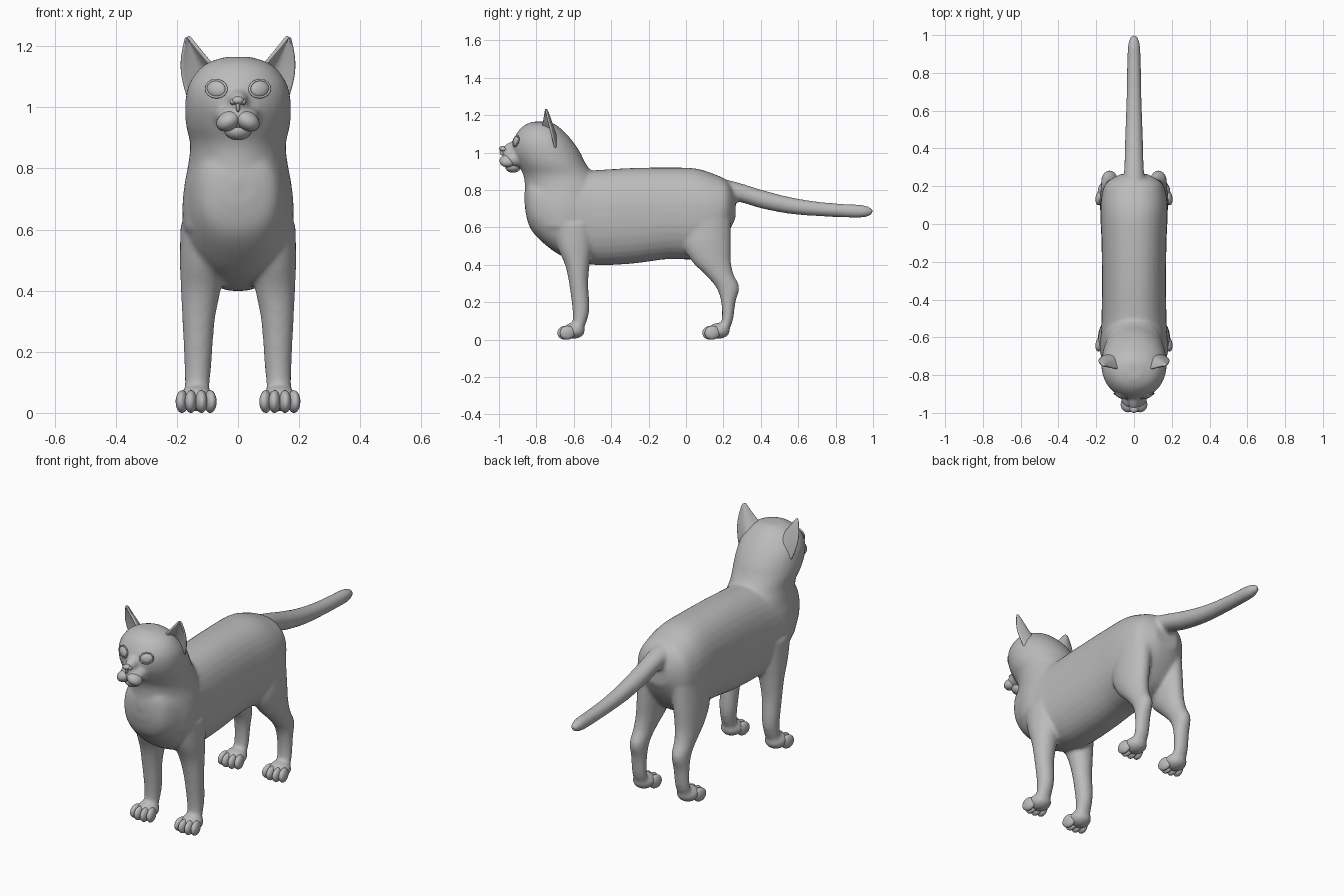
import bpy, bmesh, math
from mathutils import Matrix, Vector, Euler

cube = bpy.data.objects.get("Cube")
if cube:
    bpy.data.objects.remove(cube, do_unlink=True)

grey = bpy.data.materials.new("plain_grey")
grey.use_nodes = True
COLOUR = (0.5, 0.5, 0.5, 1)
grey.diffuse_color = COLOUR
grey.node_tree.nodes["Principled BSDF"].inputs["Base Color"].default_value = COLOUR


def add_object(name, data):
    data.materials.append(grey)
    obj = bpy.data.objects.new(name, data)
    bpy.context.collection.objects.link(obj)
    return obj


def finish(name, bm):
    bmesh.ops.recalc_face_normals(bm, faces=bm.faces)
    for face in bm.faces:
        face.smooth = True
    mesh = bpy.data.meshes.new(name)
    bm.to_mesh(mesh)
    bm.free()
    return add_object(name, mesh)


def blob(bm, centre, radii, turn=(0, 0, 0)):
    """Ellipsoid"""
    matrix = Matrix.LocRotScale(Vector(centre), Euler(turn), Vector(radii))
    bmesh.ops.create_uvsphere(bm, u_segments=24, v_segments=16, radius=1, matrix=matrix)


def smooth_rows(rows, steps=5):
    """Catmull-Rom interpolation between section rows"""
    out = []
    for i in range(len(rows) - 1):
        quad = [rows[max(0, i - 1)], rows[i], rows[i + 1], rows[min(len(rows) - 1, i + 2)]]
        for k in range(steps):
            t = k / steps
            out.append([b + t * (c - a + t * (2 * a - 5 * b + 4 * c - d + t * (3 * (b - c) + d - a))) / 2
                        for a, b, c, d in zip(*quad)])
    return out + [rows[-1]]


def loft(bm, axis, rows, side=1, power=2.0, count=32):
    """Rows: position on axis, low, high, half width, centre x"""
    rings = []
    for pos, low, high, half, cx in smooth_rows(rows):
        ring = []
        for k in range(count):
            a = math.tau * k / count
            c, s = math.cos(a), math.sin(a)
            u = math.copysign(abs(c) ** (2 / power), c)
            v = math.copysign(abs(s) ** (2 / power), s)
            x, w = side * cx + half * u, (low + high) / 2 + (high - low) / 2 * v
            ring.append(bm.verts.new((x, pos, w) if axis == "y" else (x, w, pos)))
        rings.append(ring)
    for a, b in zip(rings, rings[1:]):
        for k in range(count):
            n = (k + 1) % count
            bm.faces.new((a[k], a[n], b[n], b[k]))
    bm.faces.new(rings[0])
    bm.faces.new(rings[-1])


TORSO = [(-.86, .69, .80, .05, 0), (-.83, .59, .86, .12, 0), (-.75, .505, .89, .16, 0),
         (-.65, .44, .90, .178, 0), (-.5, .4, .905, .172, 0), (-.3, .405, .917, .17, 0),
         (-.1, .43, .92, .172, 0), (.05, .43, .915, .178, 0), (.15, .47, .885, .172, 0),
         (.22, .56, .85, .145, 0), (.265, .65, .78, .07, 0)]
HEAD = [(.6, -.83, -.46, .18, 0), (.68, -.855, -.44, .182, 0), (.75, -.865, -.43, .175, 0),
        (.82, -.862, -.44, .162, 0), (.88, -.87, -.49, .157, 0), (.94, -.9, -.535, .17, 0),
        (1, -.925, -.565, .173, 0), (1.06, -.925, -.605, .166, 0), (1.11, -.9, -.65, .14, 0),
        (1.145, -.865, -.69, .1, 0), (1.165, -.82, -.73, .04, 0)]
TAIL = [(.15, .73, .87, .075, 0), (.27, .738, .842, .054, 0), (.4, .702, .802, .049, 0),
        (.55, .673, .763, .044, 0), (.7, .66, .738, .039, 0), (.85, .653, .725, .036, 0),
        (.94, .652, .72, .033, 0), (.985, .663, .707, .021, 0), (1, .678, .692, .008, 0)]
FRONT_LEG = [(.03, -.61, -.56, .04, .135), (.1, -.605, -.53, .041, .133),
             (.17, -.608, -.516, .045, .131), (.3, -.625, -.523, .053, .129),
             (.4, -.647, -.515, .065, .122), (.5, -.69, -.5, .075, .115),
             (.62, -.72, -.49, .078, .11)]
HIND_LEG = [(.03, .16, .22, .04, .135), (.1, .19, .25, .04, .133), (.2, .188, .265, .042, .131),
            (.28, .16, .285, .045, .129), (.35, .1, .254, .051, .126), (.42, .03, .24, .061, .12),
            (.52, -.02, .24, .07, .112), (.65, 0, .24, .074, .1)]
PAWS = {"front": -.6, "hind": .175}

# Fused body: torso, neck, head, tail, legs and paw pads
bm = bmesh.new()
loft(bm, "y", TORSO, power=2.3)
loft(bm, "z", HEAD)
loft(bm, "y", TAIL)
for side in (1, -1):
    loft(bm, "z", FRONT_LEG, side)
    loft(bm, "z", HIND_LEG, side)
    for paw_y in PAWS.values():
        blob(bm, (side * .136, paw_y, .047), (.058, .06, .043))
# Muzzle base and nose bridge
blob(bm, (0, -.915, .965), (.072, .07, .048))
blob(bm, (0, -.93, 1.025), (.032, .06, .032), (.35, 0, 0))
body = finish("body", bm)
fuse = body.modifiers.new("fuse", "REMESH")
fuse.mode = "VOXEL"
fuse.voxel_size = .009
fuse.use_smooth_shade = True
soften = body.modifiers.new("soften", "SMOOTH")
soften.factor = .5
soften.iterations = 10

# Chin and nose
bm = bmesh.new()
blob(bm, (0, -.925, .925), (.045, .042, .033))
finish("chin", bm)
bm = bmesh.new()
blob(bm, (0, -.982, 1.022), (.02, .018, .014))
for side in (1, -1):
    blob(bm, (side * .016, -.977, 1.018), (.011, .015, .01))
blob(bm, (0, -.982, 1.002), (.007, .014, .018))
finish("nose", bm)

for side, word in ((1, "left"), (-1, "right")):
    # Upper lip
    bm = bmesh.new()
    blob(bm, (side * .031, -.955, .955), (.042, .042, .031), (0, side * .5, 0))
    finish(word + "_lip", bm)

    # Eye with a raised lid rim
    place = Matrix.LocRotScale(Vector((side * .07, -.907, 1.06)),
                               Euler((-.2, side * -.2, side * .42)), None)
    bm = bmesh.new()
    blob(bm, (0, 0, 0), (.034, .015, .027))
    finish(word + "_eye", bm).matrix_world = place
    rim = bpy.data.curves.new(word + "_eyelid", "CURVE")
    rim.dimensions = "3D"
    rim.bevel_depth = .004
    loop = rim.splines.new("POLY")
    loop.points.add(31)
    loop.use_cyclic_u = True
    for k, point in enumerate(loop.points):
        a = math.tau * k / 32
        point.co = (.036 * math.cos(a), -.003, .028 * math.sin(a), 1)
    add_object(word + "_eyelid", rim).matrix_world = place

    # Cupped ear, open to the front and outside
    inner = Vector((.06, -.775, 1.11))
    outer = Vector((.163, -.7, 1.02))
    tip = Vector((.168, -.752, 1.238))
    bm = bmesh.new()
    size = 16
    grid = []
    for j in range(size + 1):
        v = .96 * j / size
        row = []
        for i in range(size + 1):
            u = i / size
            p = inner.lerp(outer, u).lerp(tip, v)
            cup = math.sin(math.pi * u) * (1 - v) ** .8
            p += Vector((-.03, .045, 0)) * cup
            p.x += .022 * u * math.sin(math.pi * v)
            row.append(bm.verts.new((side * p.x, p.y, p.z)))
        grid.append(row)
    for a, b in zip(grid, grid[1:]):
        for i in range(size):
            bm.faces.new((a[i], a[i + 1], b[i + 1], b[i]))
    ear = finish(word + "_ear", bm)
    shell = ear.modifiers.new("thickness", "SOLIDIFY")
    shell.thickness = .012
    shell.offset = 0
    soft = ear.modifiers.new("soft_edge", "SUBSURF")
    soft.levels = soft.render_levels = 1

    # Four toes on each paw
    for end, paw_y in PAWS.items():
        bm = bmesh.new()
        for dx, dy in ((-.046, .012), (-.017, 0), (.017, 0), (.046, .012)):
            blob(bm, (side * .137 + dx, paw_y - .046 + dy, .037),
                 (.02, .042, .037), (.15, 0, dx * 4))
        finish(f"{end}_{word}_toes", bm)
